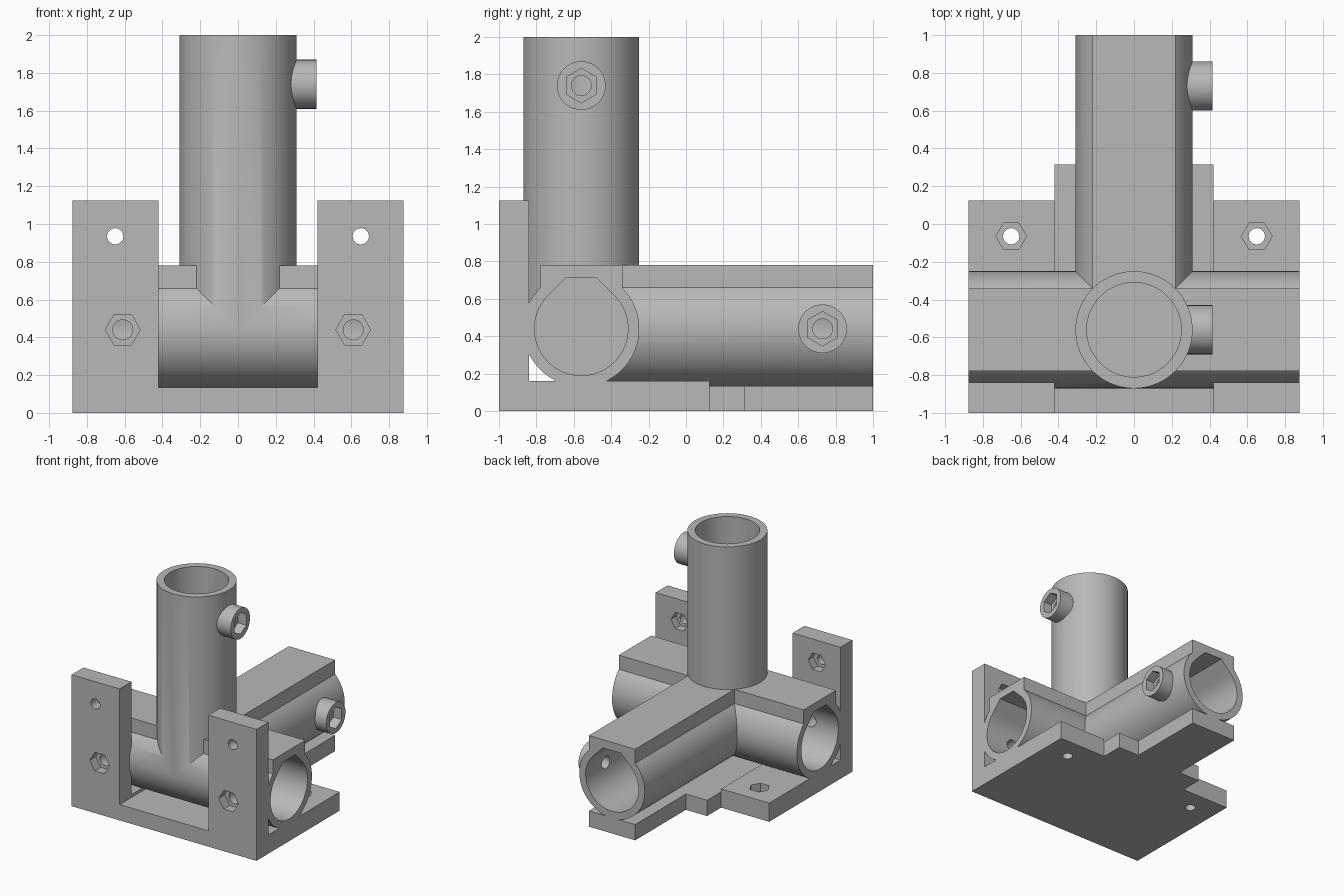
import bpy, bmesh
from math import cos, sin, pi, radians

cube = bpy.data.objects.get("Cube")
if cube:
    bpy.data.objects.remove(cube, do_unlink=True)

# One plain grey plastic
grey = bpy.data.materials.new("grey_plastic")
grey.use_nodes = True
colour = (0.48, 0.48, 0.48, 1)
grey.diffuse_color = colour
grey.node_tree.nodes["Principled BSDF"].inputs["Base Color"].default_value = colour

HUB_Y, HUB_Z = -0.56, 0.44      # where the three pipe axes meet
OUTER, BORE = 0.31, 0.25
SIDE, INNER = 0.875, 0.42       # outer and inner edge of each mounting plate
FLOOR, PLATE = 0.135, 0.16      # thickness of the middle strip and the plates
ROOF = OUTER * sin(pi / 4)      # half width of the flat roofs


def prism(name, outline, axis, start, end):
    """Extrude a 2D outline along an axis; the outline uses the other two axes in order."""
    place = {"X": lambda u, v, w: (w, u, v),
             "Y": lambda u, v, w: (u, w, v),
             "Z": lambda u, v, w: (u, v, w)}[axis]
    bm = bmesh.new()
    face = bm.faces.new([bm.verts.new(place(u, v, start)) for u, v in outline])
    grown = bmesh.ops.extrude_face_region(bm, geom=[face])["geom"]
    for v in grown:
        if isinstance(v, bmesh.types.BMVert):
            v.co["XYZ".index(axis)] = end
    bmesh.ops.recalc_face_normals(bm, faces=bm.faces)
    mesh = bpy.data.meshes.new(name)
    bm.to_mesh(mesh)
    bm.free()
    mesh.materials.append(grey)
    ob = bpy.data.objects.new(name, mesh)
    bpy.context.collection.objects.link(ob)
    return ob


def ring(u, v, radius, sides=96, turn=0.0):
    return [(u + radius * cos(turn + 2 * pi * i / sides),
             v + radius * sin(turn + 2 * pi * i / sides)) for i in range(sides)]


def rect(u0, u1, v0, v1):
    return [(u0, v0), (u1, v0), (u1, v1), (u0, v1)]


def teardrop(u, v):
    """Round bore with a 45 degree flattened top that prints without support."""
    arc = [(u + BORE * cos(a), v + BORE * sin(a))
           for a in (radians(135 + 270 * i / 72) for i in range(73))]
    top = 0.27
    half = BORE * 2 ** 0.5 - top
    return arc + [(u + half, v + top), (u - half, v + top)]


solids, cutters = [], []

# Pipe sockets and their flat roofs
body = prism("corner_bracket", ring(HUB_Y, HUB_Z, OUTER), "X", -SIDE, SIDE)
solids.append(prism("rear_socket", ring(0, HUB_Z, OUTER), "Y", HUB_Y, 1))
solids.append(prism("upright_socket", ring(0, HUB_Y, OUTER), "Z", HUB_Z, 2))
solids.append(prism("cross_roof", rect(HUB_Y - ROOF, HUB_Y + ROOF, HUB_Z, 0.78), "X", -SIDE, SIDE))
solids.append(prism("rear_roof", rect(-ROOF, ROOF, HUB_Z, 0.78), "Y", HUB_Y, 1))

# Floor strip, stepping in under the rear socket
strip = [(-INNER, -1), (INNER, -1), (INNER, 0.315), (ROOF, 0.315), (ROOF, 1),
         (-ROOF, 1), (-ROOF, 0.315), (-INNER, 0.315)]
solids.append(prism("floor_strip", strip, "Z", 0, FLOOR))

# L-shaped mounting plates on both sides
angle = [(-1, 0), (0.125, 0), (0.125, PLATE), (-1 + PLATE, PLATE),
         (-1 + PLATE, 1.125), (-1, 1.125)]
for s in (-1, 1):
    solids.append(prism("mounting_plate", angle, "X", *sorted((s * INNER, s * SIDE))))

# Set screw bosses with nut pockets and screw holes
for name, u, v in (("upright_boss", HUB_Y, 1.74), ("rear_boss", 0.73, HUB_Z)):
    solids.append(prism(name, ring(u, v, 0.13, 64), "X", 0.2, 0.415))
    cutters.append(prism("nut_pocket", ring(u, v, 0.092, 6, pi / 2), "X", 0.335, 0.5))
    cutters.append(prism("screw_hole", ring(u, v, 0.053, 32), "X", 0.1, 0.5))

# Bores stop short of the hub
STOP = OUTER
cutters.append(prism("rear_bore", teardrop(0, HUB_Z), "Y", HUB_Y + STOP, 1.1))
cutters.append(prism("upright_bore", ring(0, HUB_Y, BORE), "Z", HUB_Z + STOP, 2.1))
for s in (-1, 1):
    cutters.append(prism("cross_bore", teardrop(HUB_Y, HUB_Z), "X", s * STOP, s * 1.0))
    # Set screws reach the cross bore through the front plates
    cutters.append(prism("nut_pocket", ring(s * 0.61, HUB_Z, 0.092, 6), "Y", -1.1, -0.92))
    cutters.append(prism("screw_hole", ring(s * 0.61, HUB_Z, 0.053, 32), "Y", -1.1, HUB_Y))
    # Mounting holes with nut pockets, upright and flat
    cutters.append(prism("wall_hole", ring(s * 0.65, 0.935, 0.043, 32), "Y", -1.1, -0.7))
    cutters.append(prism("wall_pocket", ring(s * 0.65, 0.935, 0.081, 6), "Y", -0.91, -0.7))
    cutters.append(prism("floor_hole", ring(s * 0.65, -0.065, 0.043, 32), "Z", -0.1, 0.3))
    cutters.append(prism("floor_pocket", ring(s * 0.65, -0.065, 0.081, 6), "Z", 0.09, 0.3))

# Fuse the solids, then cut the openings
bpy.context.view_layer.objects.active = body
for operation, parts in (("UNION", solids), ("DIFFERENCE", cutters)):
    for part in parts:
        mod = body.modifiers.new(part.name, "BOOLEAN")
        mod.operation, mod.solver, mod.object = operation, "EXACT", part
        bpy.ops.object.modifier_apply(modifier=mod.name)
        bpy.data.objects.remove(part, do_unlink=True)

bpy.ops.object.select_all(action="DESELECT")
body.select_set(True)
bpy.ops.object.shade_smooth_by_angle(angle=radians(30))
